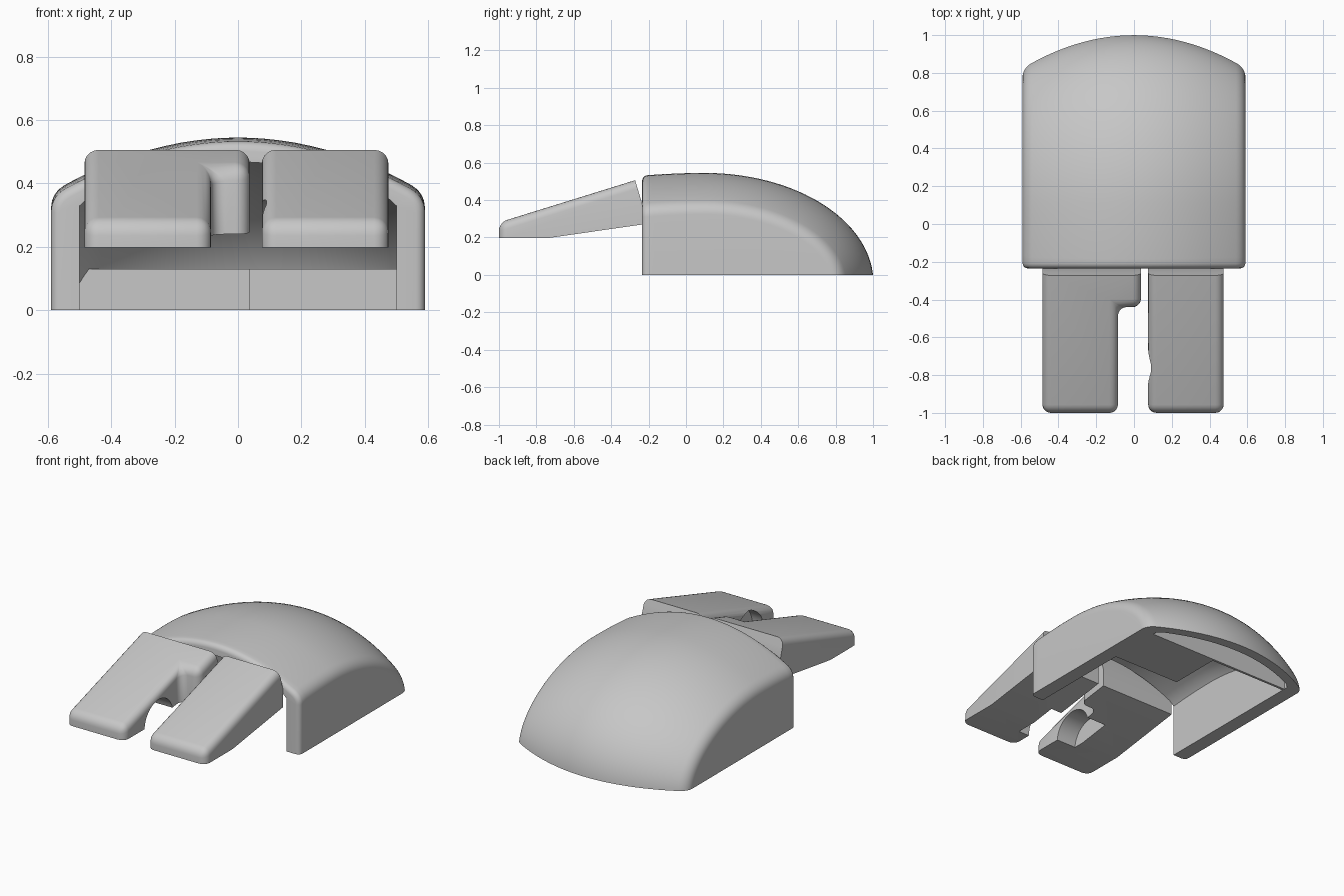
import bpy, bmesh, math
from mathutils import Vector

cube = bpy.data.objects.get("Cube")
if cube:
    bpy.data.objects.remove(cube, do_unlink=True)

grey = bpy.data.materials.new("plain grey")
grey.use_nodes = True
colour = (0.57, 0.57, 0.57, 1)
grey.diffuse_color = colour
grey.node_tree.nodes["Principled BSDF"].inputs["Base Color"].default_value = colour

FRONT = -0.235      # front plane of the shell
ARCH = 1.0          # radius of the crown across the width


def make_object(name, bm):
    bmesh.ops.recalc_face_normals(bm, faces=bm.faces[:])
    mesh = bpy.data.meshes.new(name)
    bm.to_mesh(mesh)
    bm.free()
    mesh.materials.append(grey)
    obj = bpy.data.objects.new(name, mesh)
    bpy.context.collection.objects.link(obj)
    return obj


def slice_off(bm, point, normal):
    """Remove everything on the normal's side of a plane and cap the cut."""
    geom = bm.verts[:] + bm.edges[:] + bm.faces[:]
    bmesh.ops.bisect_plane(bm, geom=geom, dist=1e-5, plane_co=point,
                           plane_no=normal, clear_outer=True)
    bmesh.ops.holes_fill(bm, edges=[e for e in bm.edges if e.is_boundary], sides=0)


def cut_with(obj, cutter):
    """Subtract the cutter, bake the result and drop the cutter."""
    mod = obj.modifiers.new("cut", "BOOLEAN")
    mod.operation, mod.solver, mod.object = "DIFFERENCE", "EXACT", cutter
    mod.use_hole_tolerant = True
    bpy.context.view_layer.update()
    graph = bpy.context.evaluated_depsgraph_get()
    baked = bpy.data.meshes.new_from_object(obj.evaluated_get(graph))
    obj.modifiers.clear()
    obj.data = baked
    bpy.data.objects.remove(cutter, do_unlink=True)


def smooth(obj):
    bpy.ops.object.select_all(action="DESELECT")
    obj.select_set(True)
    bpy.context.view_layer.objects.active = obj
    bpy.ops.object.shade_smooth_by_angle(angle=math.radians(30))


def box(name, low, high):
    bm = bmesh.new()
    bmesh.ops.create_cube(bm, size=1)
    for v in bm.verts:
        v.co = [a if c < 0 else b for c, a, b in zip(v.co, low, high)]
    return make_object(name, bm)


def loft(bm, rings):
    """Skin closed rings of points and cap both ends."""
    rings = [[bm.verts.new(p) for p in ring] for ring in rings]
    count = len(rings[0])
    for r0, r1 in zip(rings, rings[1:]):
        for j in range(count):
            k = (j + 1) % count
            bm.faces.new((r0[j], r0[k], r1[k], r1[j]))
    bm.faces.new(rings[0])
    bm.faces.new(rings[-1])
    bmesh.ops.recalc_face_normals(bm, faces=bm.faces[:])


def crown(half_section, front, bottom):
    """Sweep a cross-section (x, depth below crown) along the side profile."""
    section = [(-x, d) for x, d in reversed(half_section[1:])] + half_section
    rings = []
    for i in range(41):
        a = -0.348 + 0.052 * i
        length = 0.902 if a > 0 else 1.5
        y, z = 0.1 + length * math.sin(a), -0.04 + 0.585 * math.cos(a)
        n = Vector((0.585 * math.sin(a), length * math.cos(a))).normalized()
        ring = [(x, y - n.x * d, z - n.y * d) for x, d in section]
        rings.append([(*ring[0][:2], -0.3)] + ring + [(*ring[-1][:2], -0.3)])
    bm = bmesh.new()
    loft(bm, rings)
    slice_off(bm, (0, front, 0), (0, -1, 0))
    slice_off(bm, (0, 0, bottom), (0, 0, -1))
    return bm


def arc(reach, depth):
    return [(reach * i / 12, depth + (reach * i / 12) ** 2 / (2 * ARCH)) for i in range(13)]


# Palm shell: arched outer skin with rounded shoulders
outer = arc(0.54, 0)
p0, p1, p2 = Vector(outer[-1]), Vector((0.59, 0.173)), Vector((0.59, 0.222))
for i in range(1, 9):
    t = i / 8
    outer.append(tuple(p0 * (1 - t) ** 2 + p1 * 2 * t * (1 - t) + p2 * t * t))
bm = crown(outer, FRONT, 0)
rim = [e for e in bm.edges
       if all(abs(v.co.y - FRONT) < 1e-4 for v in e.verts)
       and max(v.co.z for v in e.verts) > 0.01]
bmesh.ops.bevel(bm, geom=rim, offset=0.028, segments=4, profile=0.5, affect="EDGES")
shell = make_object("palm_shell", bm)

# Hollow inside of the shell
inner = arc(0.47, 0.062) + [(0.5, 0.2)]
cut_with(shell, make_object("shell_cavity_cutter", crown(inner, -0.33, -0.05)))
smooth(shell)

# Low upright wall inside the tail, with a block on one side of it
box("rear_inner_wall", (-0.5, 0.758, 0), (0.5, 0.773, 0.13))
box("inner_block", (0.035, 0.43, 0), (0.5, 0.758, 0.13))


def button(name, plan):
    """Wedge-shaped key with rounded top and front edges."""
    bm = bmesh.new()
    loft(bm, [[(x, y, z) for x, y in plan] for z in (0, 1)])
    slice_off(bm, (0, -0.272, 0.506), (0, -0.31, 1))
    slice_off(bm, (0, -0.272, 0.506), (0, 0.123, 0.037))
    slice_off(bm, (0, 0, 0.198), (0, 0, -1))
    slice_off(bm, (0, -0.73, 0.198), (0, 0.144, -1))
    bmesh.ops.remove_doubles(bm, verts=bm.verts[:], dist=1e-4)
    bmesh.ops.recalc_face_normals(bm, faces=bm.faces[:])
    bm.normal_update()
    soft = [e for e in bm.edges if len(e.link_faces) == 2
            and e.calc_face_angle(0) > 0.3
            and all(f.normal.z > -0.1 and f.normal.y < 0.5 for f in e.link_faces)]
    bmesh.ops.bevel(bm, geom=soft, offset=0.045, segments=5, profile=0.5, affect="EDGES")
    bmesh.ops.remove_doubles(bm, verts=bm.verts[:], dist=1e-4)
    return make_object(name, bm)


def wheel_cutter(x0, x1, y, z, radius):
    """Cylinder lying across the model."""
    angles = [math.tau * i / 48 for i in range(48)]
    bm = bmesh.new()
    loft(bm, [[(x, y + radius * math.cos(a), z + radius * math.sin(a)) for a in angles]
              for x in (x0, x1)])
    return make_object("wheel_recess_cutter", bm)


# Buttons, each with a round wheel recess in its inner side
right_button = button("right_button", [
    (-0.485, -1), (-0.085, -1), (-0.085, -0.44), (0.037, -0.44),
    (0.037, FRONT), (-0.485, FRONT)])
cut_with(right_button, wheel_cutter(-0.22, 0, -0.66, 0.19, 0.14))
left_button = button("left_button", [
    (0.075, -1), (0.475, -1), (0.475, FRONT), (0.075, FRONT)])
cut_with(left_button, wheel_cutter(0, 0.15, -0.72, 0.2, 0.148))
smooth(right_button)
smooth(left_button)
